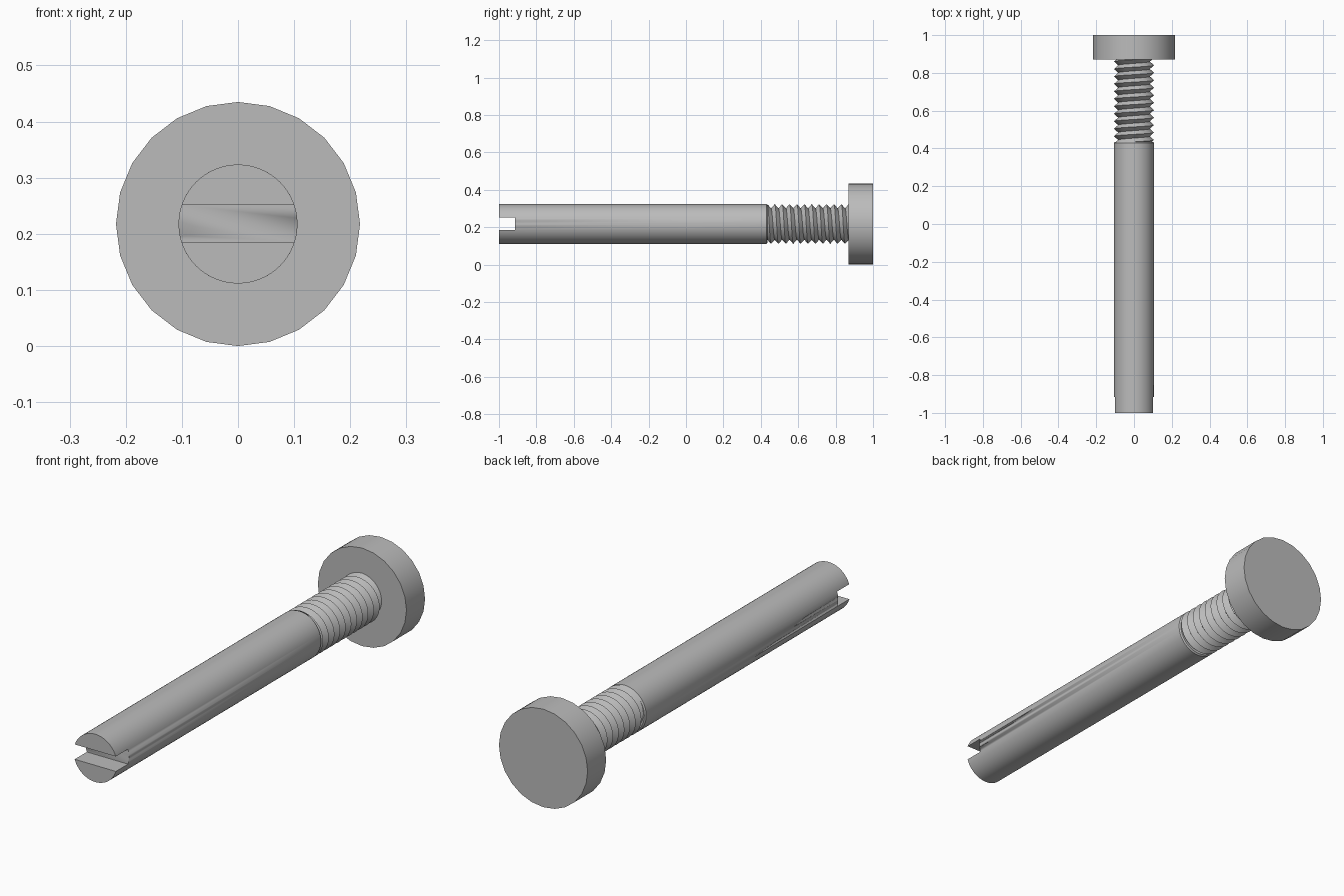
import bpy, bmesh
from math import sin, cos, tau, radians
from mathutils import Vector, Matrix

if "Cube" in bpy.data.objects:
    bpy.data.objects.remove(bpy.data.objects["Cube"])

AXIS_Z = 0.2175          # height of the screw axis
SHAFT_R, ROOT_R, HEAD_R = 0.106, 0.084, 0.2175
TIP, THREAD_START, THREAD_END, BACK = -1.0, 0.435, 0.87, 1.0

steel = bpy.data.materials.new("steel_grey")
steel.use_nodes = True
grey = (0.5, 0.5, 0.5, 1)
steel.diffuse_color = grey
steel.node_tree.nodes["Principled BSDF"].inputs["Base Color"].default_value = grey


def finish(name, bm, angle=35):
    """Turn a bmesh built around the y axis into a smooth-shaded object."""
    bmesh.ops.recalc_face_normals(bm, faces=bm.faces)
    bmesh.ops.translate(bm, vec=(0, 0, AXIS_Z), verts=bm.verts)
    mesh = bpy.data.meshes.new(name)
    bm.to_mesh(mesh)
    bm.free()
    mesh.materials.append(steel)
    obj = bpy.data.objects.new(name, mesh)
    bpy.context.collection.objects.link(obj)
    bpy.ops.object.select_all(action='DESELECT')
    obj.select_set(True)
    bpy.context.view_layer.objects.active = obj
    bpy.ops.object.shade_smooth_by_angle(angle=radians(angle))
    return obj


def ring(bm, y, r, sides):
    return [bm.verts.new((r * sin(tau * i / sides), y, r * cos(tau * i / sides)))
            for i in range(sides)]


def turned(profile, sides):
    """Capped solid of revolution about y from (y, radius) pairs."""
    bm = bmesh.new()
    rings = [ring(bm, y, r, sides) for y, r in profile]
    for a, b in zip(rings, rings[1:]):
        for i in range(sides):
            j = (i + 1) % sides
            bm.faces.new((a[i], a[j], b[j], b[i]))
    bm.faces.new(rings[0])
    bm.faces.new(rings[-1])
    return bm


# Flat round head
finish("head", turned([(THREAD_END, HEAD_R), (BACK, HEAD_R)], 24))

# Plain shaft with a slim chamfer next to the thread
shaft = finish("shaft", turned([(TIP, SHAFT_R), (THREAD_START - 0.005, SHAFT_R),
                                (THREAD_START, SHAFT_R - 0.006)], 64))

# Screwdriver slot across the tip
bm = bmesh.new()
bmesh.ops.create_cube(bm, size=1, matrix=Matrix.Translation((0, TIP, 0.001))
                      @ Matrix.Diagonal((0.5, 0.17, 0.066, 1)))
cutter = finish("slot_cutter", bm)
cutter.hide_render = True
cut = shaft.modifiers.new("slot", 'BOOLEAN')
cut.operation, cut.solver, cut.object = 'DIFFERENCE', 'EXACT', cutter
bpy.context.view_layer.objects.active = shaft
bpy.ops.object.modifier_apply(modifier=cut.name)
bpy.data.objects.remove(cutter)

# Helical V thread, trimmed flat at both ends
TURNS, STEPS = 11, 48
pitch = (THREAD_END - THREAD_START) / TURNS
bm = bmesh.new()
rows = []
for k in range((TURNS + 2) * STEPS + 1):
    t = tau * k / STEPS
    y = THREAD_START + pitch * (k / STEPS - 1.5)
    rows.append([bm.verts.new((r * sin(t), y + dy * pitch, r * cos(t)))
                 for r, dy in ((ROOT_R, 0), (SHAFT_R, 0.5), (ROOT_R, 1))])
for a, b in zip(rows, rows[1:]):
    for i in range(2):
        bm.faces.new((a[i], a[i + 1], b[i + 1], b[i]))
bmesh.ops.remove_doubles(bm, verts=bm.verts, dist=0.0001)
for y, side in ((THREAD_START, -1), (THREAD_END, 1)):
    bmesh.ops.bisect_plane(bm, geom=bm.verts[:] + bm.edges[:] + bm.faces[:],
                           plane_co=Vector((0, y, 0)), plane_no=Vector((0, side, 0)),
                           clear_outer=True)
finish("thread", bm)
